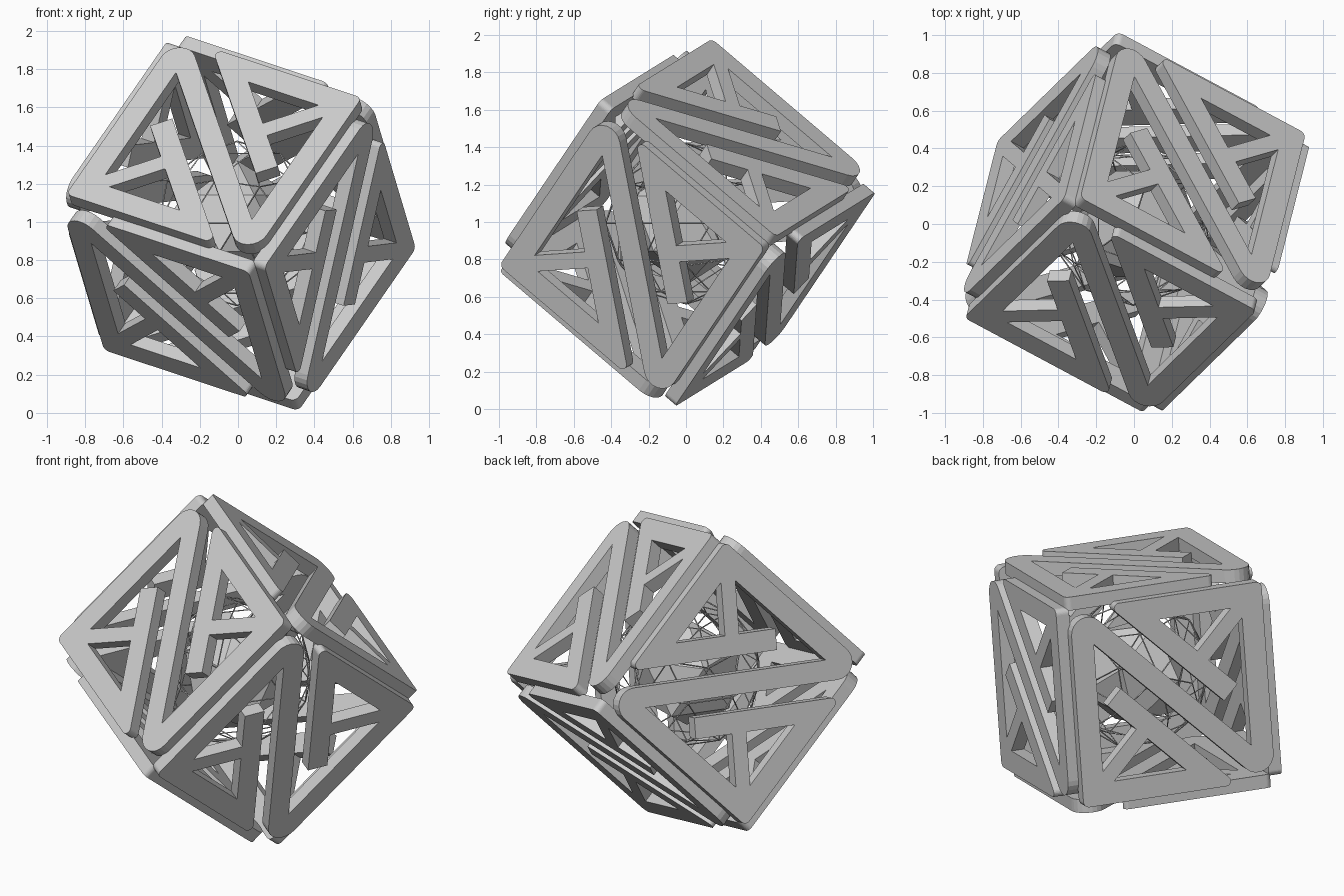
import bpy, bmesh, math
from mathutils import Vector, Matrix

if "Cube" in bpy.data.objects:
    bpy.data.objects.remove(bpy.data.objects["Cube"])

# Tilted cube axes
U1 = Vector((-.845, .452, .28)).normalized()
U2 = Vector((.489, .487, .719))
U2 = (U2 - U1 * U2.dot(U1)).normalized()
U3 = Vector((.184, .747, -.633))
U3 = (U3 - U1 * U3.dot(U1) - U2 * U3.dot(U2)).normalized()
U = [U1, U2, U3]
CENTRE = Vector((-.005, 0, .992))
SIDE, OUT, THICK = 1.152, .638, .078


def rounded(points, seg=8):
    """Round each (x, y, radius) corner of a closed outline."""
    res = []
    n = len(points)
    for i, (x, y, r) in enumerate(points):
        p = Vector((x, y))
        if r == 0:
            res.append(p)
            continue
        d0 = (Vector(points[i - 1][:2]) - p).normalized()
        d1 = (Vector(points[(i + 1) % n][:2]) - p).normalized()
        half = d0.angle(d1) / 2
        c = p + (d0 + d1).normalized() * (r / math.sin(half))
        s = (p + d0 * (r / math.tan(half)) - c).normalized()
        e = (p + d1 * (r / math.tan(half)) - c).normalized()
        res += [c + s.slerp(e, k / seg).normalized() * r for k in range(seg + 1)]
    return res


def turned(points):
    return [(1 - x, 1 - y, r) for x, y, r in points]


# Half of the folded-bar outline; the other half is its half turn
HALF = [(0, 0, .03), (.805, 0, .025), (.235, .57, 0), (.16, .495, 0),
        (.3, .355, 0), (.112, .167, 0), (.112, .813, 0)]
END = [(1, -.075, .085)]
OUTLINE = HALF + END + turned(HALF) + turned(END)
HOLE = [(.167, .112, 0), (.543, .112, 0), (.355, .3, 0)]


def face_panel(name, normal, axis_b, axis_a):
    cu = bpy.data.curves.new(name + "_profile", 'CURVE')
    cu.dimensions = '2D'
    cu.fill_mode = 'BOTH'
    cu.extrude = THICK / 2
    for loop in (OUTLINE, HOLE, turned(HOLE)):
        pts = rounded(loop)
        sp = cu.splines.new('POLY')
        sp.points.add(len(pts) - 1)
        for q, p in zip(sp.points, pts):
            q.co = ((p.x - .5) * SIDE, (p.y - .5) * SIDE, 0, 1)
        sp.use_cyclic_u = True
    tmp = bpy.data.objects.new(name + "_profile", cu)
    bpy.context.collection.objects.link(tmp)
    bpy.context.view_layer.update()
    dg = bpy.context.evaluated_depsgraph_get()
    me = bpy.data.meshes.new_from_object(tmp.evaluated_get(dg))
    bpy.data.objects.remove(tmp)
    m = Matrix((axis_b, axis_a, normal)).transposed().to_4x4()
    m.translation = CENTRE + normal * (OUT - THICK / 2)
    bm = bmesh.new()
    bm.from_mesh(me)
    bm.transform(m)
    bmesh.ops.remove_doubles(bm, verts=bm.verts, dist=1e-5)
    bmesh.ops.recalc_face_normals(bm, faces=bm.faces)
    for f in bm.faces:
        f.smooth = False
    bm.to_mesh(me)
    bm.free()
    me.name = name
    ob = bpy.data.objects.new(name, me)
    bpy.context.collection.objects.link(ob)


# Six face panels: normal axis, cross axis, long-leg axis
for n, b, a in ((0, 2, 1), (1, 0, 2), (2, 0, 1)):
    for sign in (-1, 1):
        flip = -1 if (n < 2) == (sign > 0) else 1
        face_panel(f"face_panel_{n}_{'plus' if sign > 0 else 'minus'}",
                   U[n] * sign, U[b] * flip, U[a])


def ball(name, radius, sub):
    me = bpy.data.meshes.new(name)
    bm = bmesh.new()
    bmesh.ops.create_icosphere(bm, subdivisions=sub, radius=radius)
    bm.transform(Matrix.Translation(CENTRE))
    bm.to_mesh(me)
    bm.free()
    ob = bpy.data.objects.new(name, me)
    bpy.context.collection.objects.link(ob)
    return ob


# Faceted core and the thin wire cage around it
ball("core", .33, 1)
cage = ball("wire_cage", .43, 2)
wire = cage.modifiers.new("wire", 'WIREFRAME')
wire.thickness = .008
